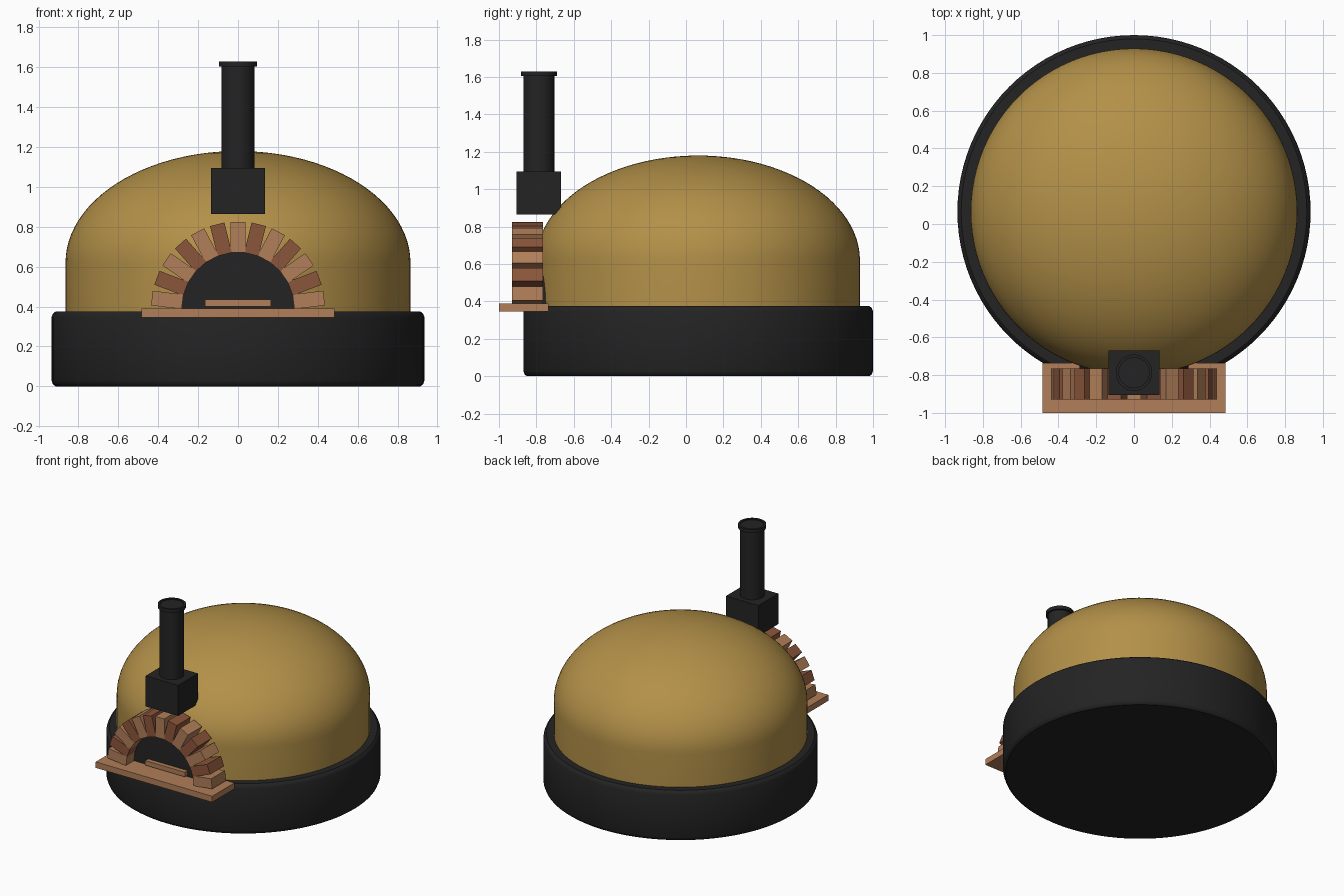
import bpy, bmesh, math
from mathutils import Matrix, Vector

cube = bpy.data.objects.get("Cube")
if cube:
    bpy.data.objects.remove(cube, do_unlink=True)

CY = 0.065          # centre of the round body
ARCH_Z = 0.39       # springing height of the brick arch
FLUE_Y = -0.787


def material(name, rgb):
    m = bpy.data.materials.new(name)
    m.use_nodes = True
    m.diffuse_color = (*rgb, 1)
    m.node_tree.nodes["Principled BSDF"].inputs["Base Color"].default_value = (*rgb, 1)
    return m


gold = material("ochre_render", (0.45, 0.28, 0.065))
black = material("matt_black", (0.017, 0.017, 0.017))
light = material("light_brick", (0.44, 0.21, 0.10))
dark = material("dark_brick", (0.26, 0.092, 0.043))


def finish(name, bm, mat, smooth=False):
    bmesh.ops.recalc_face_normals(bm, faces=bm.faces)
    mesh = bpy.data.meshes.new(name)
    bm.to_mesh(mesh)
    bm.free()
    mesh.materials.append(mat)
    obj = bpy.data.objects.new(name, mesh)
    bpy.context.collection.objects.link(obj)
    if smooth:
        bpy.ops.object.select_all(action="DESELECT")
        obj.select_set(True)
        bpy.context.view_layer.objects.active = obj
        bpy.ops.object.shade_smooth_by_angle(angle=math.radians(35))
    return obj


def box(name, lo, hi, mat, turn=None):
    lo, hi = Vector(lo), Vector(hi)
    bm = bmesh.new()
    bmesh.ops.create_cube(bm, size=1)
    bmesh.ops.scale(bm, vec=hi - lo, verts=bm.verts)
    bmesh.ops.translate(bm, vec=(lo + hi) / 2, verts=bm.verts)
    if turn:
        bm.transform(turn)
    return finish(name, bm, mat)


def lathe(name, profile, y, mat, steps=96):
    """Spin (radius, height) points about a vertical axis at the given y."""
    bm = bmesh.new()
    verts = [bm.verts.new((r, 0, z)) for r, z in profile]
    edges = [bm.edges.new(pair) for pair in zip(verts, verts[1:])]
    bmesh.ops.spin(bm, geom=verts + edges, cent=(0, 0, 0), axis=(0, 0, 1),
                   angle=math.tau, steps=steps)
    bmesh.ops.remove_doubles(bm, verts=bm.verts, dist=1e-5)
    bmesh.ops.translate(bm, vec=(0, y, 0), verts=bm.verts)
    return finish(name, bm, mat, smooth=True)


# Round base with softened rims
lathe("base", [(0, 0), (0.915, 0), (0.928, 0.01), (0.935, 0.028),
               (0.935, 0.347), (0.928, 0.365), (0.915, 0.375), (0, 0.375)], CY, black)

# Dome: straight wall, then a quarter ellipse
arc = [math.pi / 2 * i / 24 for i in range(25)]
lathe("dome", [(0.865, 0.36)] + [(0.865 * math.cos(a), 0.62 + 0.56 * math.sin(a))
                                 for a in arc], CY, gold)

# Hearth slab
box("hearth_slab", (-0.485, -1, 0.345), (0.485, -0.735, ARCH_Z), light)

# Brick arch, alternating colours
COUNT = 13
for i in range(COUNT):
    tilt = math.pi * ((i + 0.5) / COUNT - 0.5)
    turn = Matrix.Translation((0, 0, ARCH_Z)) @ Matrix.Rotation(tilt, 4, "Y")
    box(f"arch_brick_{i + 1}", (-0.037, -0.93, 0.28), (0.037, -0.765, 0.435),
        dark if i % 2 else light, turn)

# Half-round door inside the arch
bm = bmesh.new()
ring = [math.pi * i / 32 for i in range(33)]
face = bm.faces.new([bm.verts.new((0.29 * math.cos(a), -0.835,
                                   ARCH_Z - 0.005 + 0.29 * math.sin(a))) for a in ring])
back = bmesh.ops.extrude_face_region(bm, geom=[face], use_keep_orig=True)
bmesh.ops.translate(bm, vec=(0, 0.09, 0),
                    verts=[v for v in back["geom"] if isinstance(v, bmesh.types.BMVert)])
finish("door", bm, black)
box("door_handle", (-0.165, -0.868, 0.4), (0.165, -0.83, 0.435), light)

# Chimney
box("chimney_box", (-0.135, FLUE_Y - 0.118, 0.865), (0.135, FLUE_Y + 0.118, 1.095), black)
lathe("chimney_pipe", [(0, 1.08), (0.083, 1.08), (0.083, 1.622), (0, 1.622)],
      FLUE_Y, black, 48)
lathe("chimney_rim", [(0.08, 1.604), (0.096, 1.604), (0.096, 1.63),
                      (0.08, 1.63), (0.08, 1.604)], FLUE_Y, black, 48)
